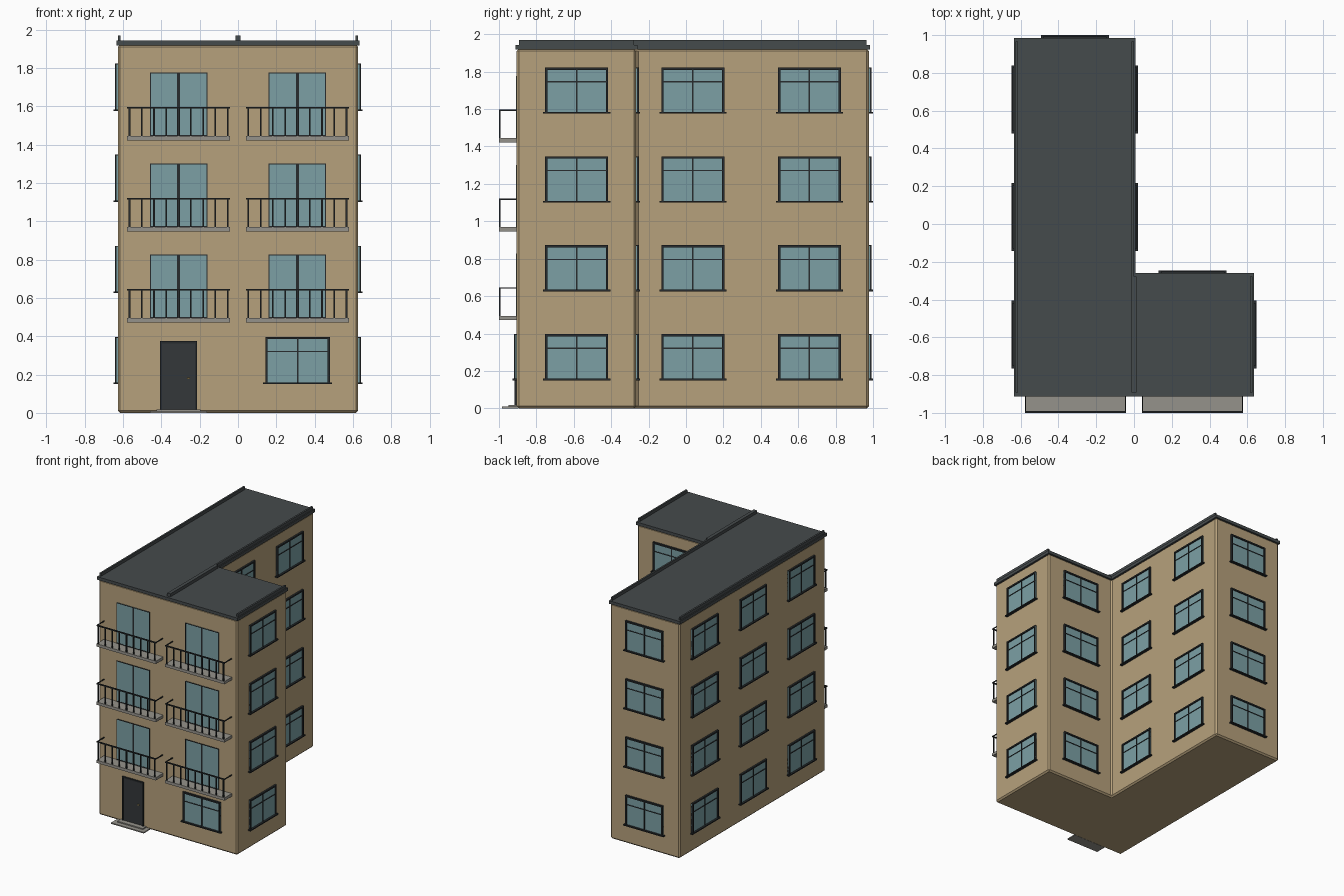
import bpy, bmesh
from math import radians
from mathutils import Matrix, Vector

if "Cube" in bpy.data.objects:
    bpy.data.objects.remove(bpy.data.objects["Cube"])


def material(name, rgb):
    m = bpy.data.materials.new(name)
    m.use_nodes = True
    m.diffuse_color = (*rgb, 1)
    bsdf = next(n for n in m.node_tree.nodes if n.type == 'BSDF_PRINCIPLED')
    bsdf.inputs["Base Color"].default_value = (*rgb, 1)
    bsdf.inputs["Roughness"].default_value = 0.7
    return m


TAN = material("tan wall", (0.47, 0.355, 0.2))
ROOF = material("slate roof", (0.06, 0.069, 0.072))
DARK = material("dark frame", (0.02, 0.024, 0.026))
GLASS = material("blue glass", (0.2, 0.352, 0.376))
STONE = material("grey stone", (0.3, 0.29, 0.26))
DOOR = material("door panel", (0.033, 0.038, 0.042))
BRASS = material("brass", (0.4, 0.28, 0.1))


def boxes_mesh(name, mat, boxes):
    """One mesh from boxes given as (x0, x1, y0, y1, z0, z1)."""
    bm = bmesh.new()
    for x0, x1, y0, y1, z0, z1 in boxes:
        centre = Vector((x0 + x1, y0 + y1, z0 + z1)) / 2
        size = (x1 - x0, y1 - y0, z1 - z0)
        bmesh.ops.create_cube(bm, size=1, matrix=Matrix.Translation(centre) @ Matrix.Diagonal((*size, 1)))
    me = bpy.data.meshes.new(name)
    bm.to_mesh(me)
    bm.free()
    me.materials.append(mat)
    return me


def place(name, me, loc=(0, 0, 0), turn=0):
    ob = bpy.data.objects.new(name, me)
    ob.location = loc
    ob.rotation_euler.z = radians(turn)
    bpy.context.collection.objects.link(ob)
    return ob


def boxes(name, mat, items):
    return place(name, boxes_mesh(name, mat, items))


# Main sizes
W, FRONT, BACK, STEP_Y = 0.627, -0.905, 0.978, -0.267
WALL_TOP, ROOF_TOP, FLOOR = 1.922, 1.943, 0.475


def l_shape(name, mat, grow, z0, z1):
    """Extruded L-shaped plan, pushed outward by grow."""
    g = grow
    plan = [(-W - g, FRONT - g), (W + g, FRONT - g), (W + g, STEP_Y + g),
            (g, STEP_Y + g), (g, BACK + g), (-W - g, BACK + g)]
    bm = bmesh.new()
    face = bm.faces.new([bm.verts.new((x, y, z0)) for x, y in plan])
    top = bmesh.ops.extrude_face_region(bm, geom=[face])["geom"]
    bmesh.ops.translate(bm, vec=(0, 0, z1 - z0), verts=[v for v in top if isinstance(v, bmesh.types.BMVert)])
    bmesh.ops.recalc_face_normals(bm, faces=bm.faces)
    me = bpy.data.meshes.new(name)
    bm.to_mesh(me)
    bm.free()
    me.materials.append(mat)
    return place(name, me)


# Walls with chamfered corners, and the flat roof
walls = l_shape("walls", TAN, 0, 0, WALL_TOP)
bevel = walls.modifiers.new("chamfer", 'BEVEL')
bevel.width, bevel.segments = 0.012, 1
l_shape("roof_slab", ROOF, 0.007, WALL_TOP - 0.004, ROOF_TOP)

# Low ridges along the roof edges
r0, r1 = FRONT + 0.012, BACK - 0.012
boxes("roof_ridges", ROOF, [
    (-W, -W + 0.014, r0, r1, ROOF_TOP - 0.005, 1.968),
    (-0.014, 0, r0, r1, ROOF_TOP - 0.005, 1.968),
    (0, 0.014, r0, STEP_Y - 0.012, ROOF_TOP - 0.005, 1.968),
    (W - 0.014, W, r0, STEP_Y - 0.012, ROOF_TOP - 0.005, 1.968)])

# Window parts: outward is -y, the bottom of the sill is at z = 0
HW, WH, T = 0.168, 0.247, 0.012
window_glass = boxes_mesh("window_glass", GLASS, [(-HW, HW, -0.006, 0.005, 0.005, WH - 0.005)])
window_frame = boxes_mesh("window_frame", DARK, [
    (-HW, -HW + T, -0.015, 0.005, 0, WH),
    (HW - T, HW, -0.015, 0.005, 0, WH),
    (-HW, HW, -0.015, 0.005, WH - T, WH),
    (-0.004, 0.004, -0.01, 0.005, 0, WH),
    (-HW, HW, -0.01, 0.005, 0.168, 0.174),
    (-HW - 0.012, HW + 0.012, -0.022, 0.005, 0, 0.009)])


def window(x, y, z, turn):
    place("window_glass", window_glass, (x, y, z), turn)
    place("window_frame", window_frame, (x, y, z), turn)


ROWS = (-0.585, 0.037, 0.66)
for level in range(4):
    z = 0.15 + level * FLOOR
    for y in ROWS:
        window(-W, y, z, -90)
    for y in ROWS[1:]:
        window(0, y, z, 90)
    window(W, ROWS[0], z, 90)
    window(-0.313, BACK, z, 180)
    window(0.311, STEP_Y, z, 180)
window(0.311, FRONT, 0.15, 0)

# Balcony parts: wall at y = 0, slab underside at z = 0
BW, DEPTH, RAIL, B = 0.268, 0.095, 0.176, 0.0045
slab = boxes_mesh("balcony_slab", STONE, [(-BW, BW, -DEPTH, 0.005, 0, 0.023)])
bars = [(-BW, BW, -DEPTH, -DEPTH + 0.009, RAIL - 0.009, RAIL)]
for i in range(9):
    x = (i - 4) * (BW - 0.012) / 4
    bars.append((x - B, x + B, -DEPTH + 0.001, -DEPTH + 0.008, 0.02, RAIL))
for s in (-1, 1):
    x = s * (BW - 0.003)
    bars.append((x - 0.003, x + 0.003, -DEPTH, 0.005, RAIL - 0.007, RAIL))
railing = boxes_mesh("balcony_railing", DARK, bars)

# Glazed balcony doors: two panes in a thin frame
D, D0, D1 = 0.15, 0.02, 0.356
pane = boxes_mesh("balcony_door_glass", GLASS, [(-D, D, -0.003, 0.005, D0, D1)])
pane_frame = boxes_mesh("balcony_door_frame", DARK, [
    (-D, -D + 0.005, -0.005, 0.005, D0, D1),
    (D - 0.005, D, -0.005, 0.005, D0, D1),
    (-0.007, 0.007, -0.005, 0.005, D0, D1),
    (-D, D, -0.005, 0.005, D1 - 0.005, D1),
    (-D, D, -0.005, 0.005, D0, D0 + 0.009)])

for level in range(3):
    for side in (-1, 1):
        loc = (side * 0.31, FRONT, 0.471 + level * FLOOR)
        for part in (slab, railing, pane, pane_frame):
            place(part.name, part, loc)

# Entrance door, knob and steps
DX, DW, DH = -0.31, 0.096, 0.375
boxes("door_frame", DARK, [
    (DX - DW, DX - DW + 0.01, FRONT - 0.012, FRONT + 0.005, 0.01, DH),
    (DX + DW - 0.01, DX + DW, FRONT - 0.012, FRONT + 0.005, 0.01, DH),
    (DX - DW, DX + DW, FRONT - 0.012, FRONT + 0.005, DH - 0.012, DH)])
boxes("door_panel", DOOR, [(DX - DW, DX + DW, FRONT - 0.006, FRONT + 0.005, 0.01, DH - 0.005)])
boxes("door_handle", BRASS, [(DX + 0.044, DX + 0.06, FRONT - 0.014, FRONT, 0.178, 0.184)])
boxes("door_steps", STONE, [
    (DX - 0.148, DX + 0.148, -0.985, FRONT + 0.01, 0, 0.009),
    (DX - 0.115, DX + 0.115, -0.95, FRONT + 0.01, 0.005, 0.018)])
